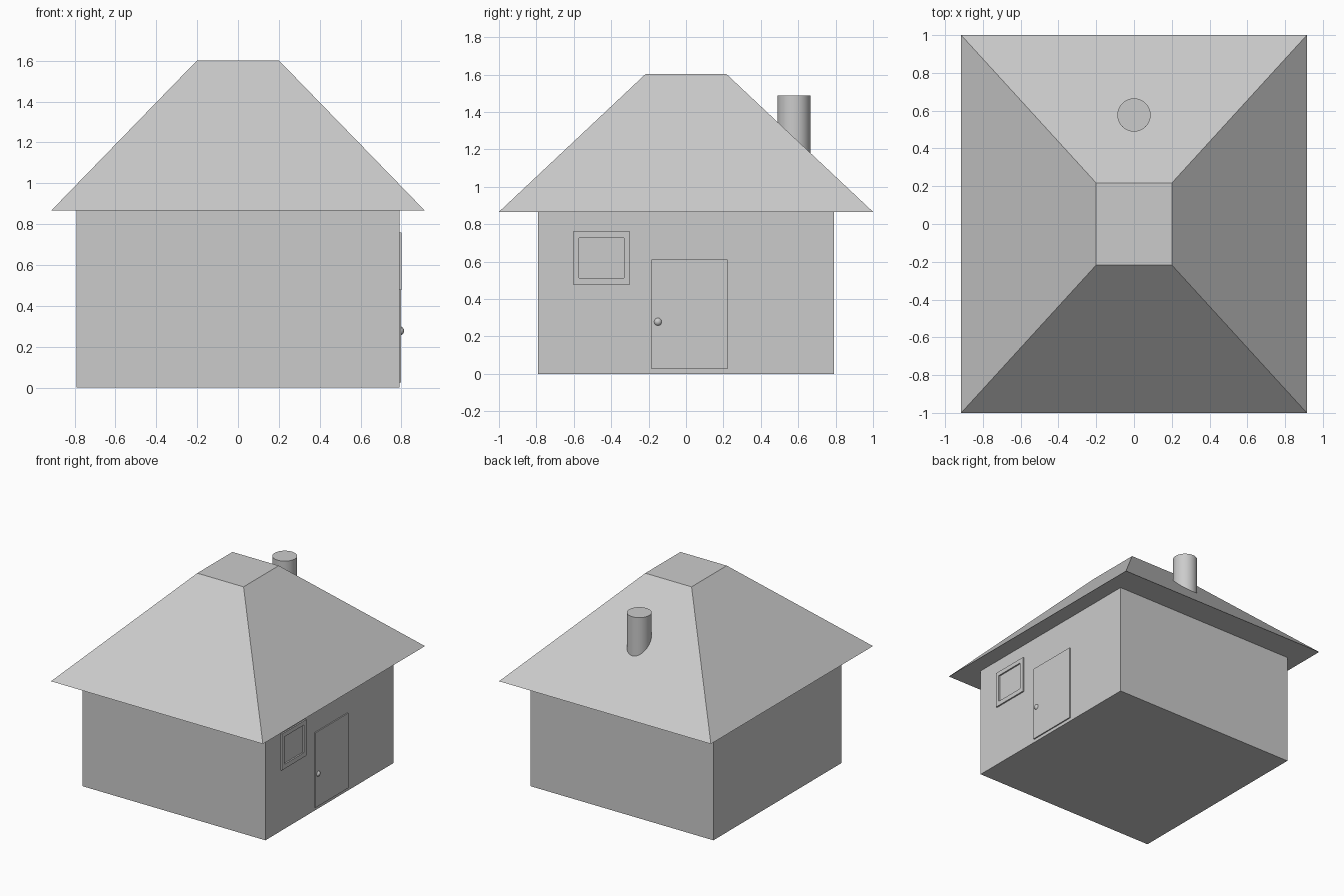
import bpy, bmesh
from math import radians

if "Cube" in bpy.data.objects:
    bpy.data.objects.remove(bpy.data.objects["Cube"])


def make_object(name, bm):
    bmesh.ops.recalc_face_normals(bm, faces=bm.faces)
    mesh = bpy.data.meshes.new(name)
    bm.to_mesh(mesh)
    bm.free()
    obj = bpy.data.objects.new(name, mesh)
    bpy.context.collection.objects.link(obj)
    return obj


def box(name, x, y, z):
    """Box from (min, max) ranges."""
    bm = bmesh.new()
    bmesh.ops.create_cube(bm, size=1)
    for v in bm.verts:
        v.co = [r[0] if c < 0 else r[1] for c, r in zip(v.co, (x, y, z))]
    return make_object(name, bm)


def smooth(obj):
    bpy.ops.object.select_all(action='DESELECT')
    obj.select_set(True)
    bpy.context.view_layer.objects.active = obj
    bpy.ops.object.shade_smooth_by_angle(angle=radians(40))


WALL, EAVE = 0.79, 0.866

# Walls
box("walls", (-WALL, WALL), (-WALL, WALL), (0, EAVE))

# Hipped roof with a flat top
roof = box("roof", (-0.915, 0.915), (-1, 1), (EAVE, 1.602))
for v in roof.data.vertices:
    if v.co.z > 1:
        v.co.x *= 0.2 / 0.915
        v.co.y *= 0.217

# Round chimney rising out of the back slope
bm = bmesh.new()
bmesh.ops.create_cone(bm, cap_ends=True, segments=32, radius1=0.088,
                      radius2=0.088, depth=0.487)
bmesh.ops.translate(bm, vec=(0, 0.577, 1.2435), verts=bm.verts)
smooth(make_object("chimney", bm))

# Door on the right wall
box("door", (WALL - 0.01, WALL + 0.009), (-0.185, 0.222), (0.025, 0.61))

# Door knob
bm = bmesh.new()
bmesh.ops.create_uvsphere(bm, u_segments=24, v_segments=12, radius=0.022)
bmesh.ops.translate(bm, vec=(WALL + 0.001, -0.15, 0.278), verts=bm.verts)
smooth(make_object("door_knob", bm))

# Window frame: an extruded ring around the wall surface
bm = bmesh.new()
rings = []
for y0, y1, z0, z1 in ((-0.603, -0.300, 0.477, 0.760), (-0.573, -0.332, 0.512, 0.727)):
    rings.append([bm.verts.new((WALL - 0.01, y, z))
                  for y, z in ((y0, z0), (y1, z0), (y1, z1), (y0, z1))])
outer, inner = rings
for i in range(4):
    j = (i + 1) % 4
    bm.faces.new((outer[i], outer[j], inner[j], inner[i]))
ext = bmesh.ops.extrude_face_region(bm, geom=bm.faces[:], use_keep_orig=True)
bmesh.ops.translate(bm, vec=(0.021, 0, 0),
                    verts=[g for g in ext["geom"] if isinstance(g, bmesh.types.BMVert)])
make_object("window_frame", bm)
